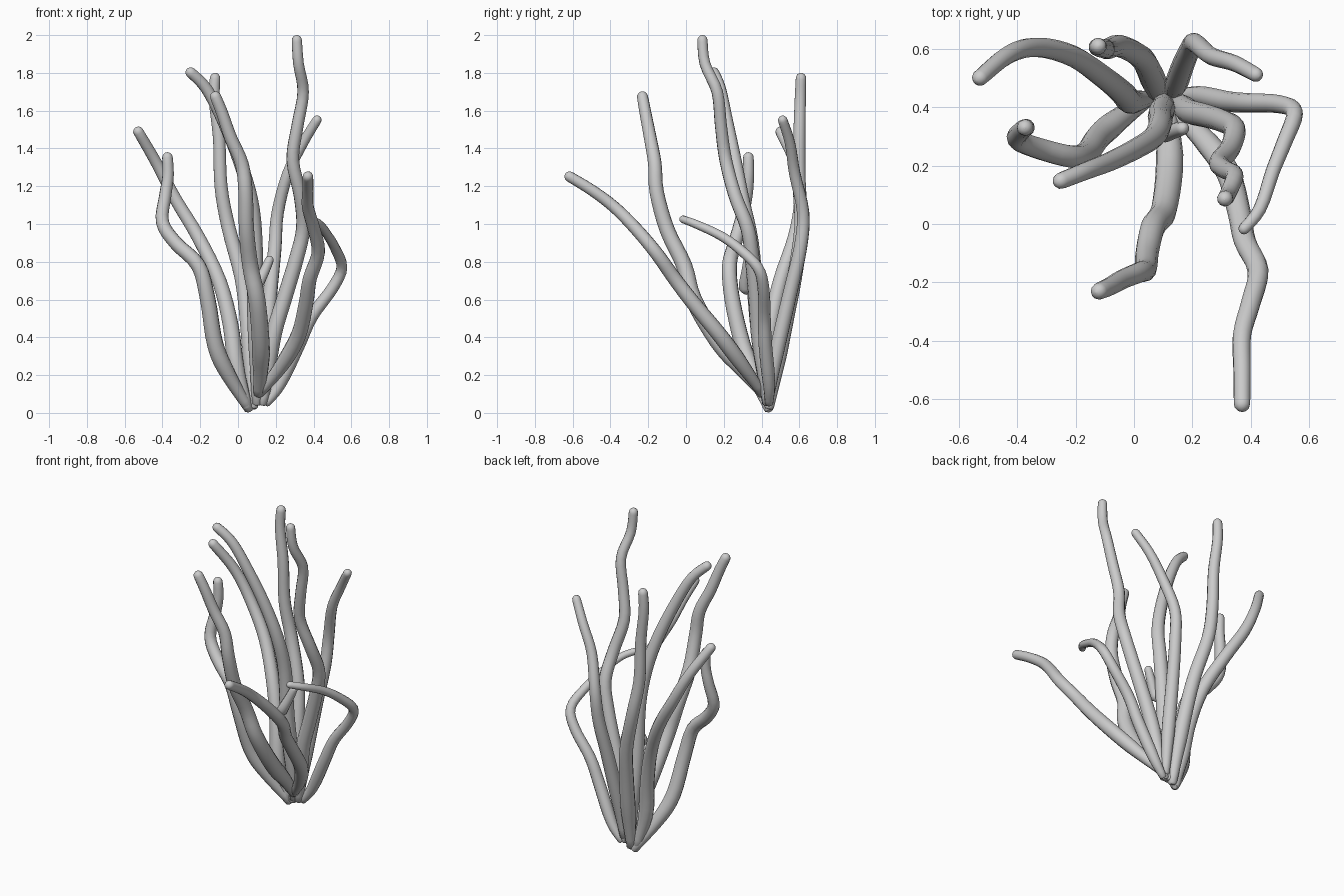
import bpy, math
from mathutils import Vector


def smooth_path(pts, steps=4):
    """Catmull-Rom samples through the points."""
    p = [Vector(q) for q in pts]
    p = [2 * p[0] - p[1]] + p + [2 * p[-1] - p[-2]]
    out = []
    for i in range(1, len(p) - 2):
        a, b, c, d = p[i - 1:i + 3]
        for k in range(steps):
            t = k / steps
            out.append(0.5 * (2 * b + (c - a) * t + (2 * a - 5 * b + 4 * c - d) * t**2
                              + (3 * b - a - 3 * c + d) * t**3))
    return out + [p[-2]]


def finger(name, thick, tip, coords):
    """Tapered tube with a narrowed root and a rounded tip."""
    path = smooth_path([coords[i:i + 3] for i in range(0, len(coords), 3)])
    n = len(path)
    rad = []
    for i in range(n):
        t = i / (n - 1)
        r = thick + (tip - thick) * max(0, (t - 0.2) / 0.8)
        rad.append(r * (0.6 + 0.4 * min(1, t / 0.15)))
    # rounded ends
    d = (path[-1] - path[-2]).normalized()
    e = path[-1] - d * tip
    while (path[-1] - e).dot(d) > -0.005 and len(path) > 4:
        path.pop(), rad.pop()
    for a in (0, 25, 50, 70, 85):
        path.append(e + d * tip * math.sin(math.radians(a)))
        rad.append(tip * math.cos(math.radians(a)))
    d0 = (path[0] - path[1]).normalized()
    path.insert(0, path[0] + d0 * 0.01)
    rad.insert(0, rad[0] * 0.6)

    cu = bpy.data.curves.new(name, 'CURVE')
    cu.dimensions = '3D'
    cu.bevel_depth = 1.0
    cu.bevel_resolution = 4
    cu.use_fill_caps = True
    sp = cu.splines.new('POLY')
    sp.points.add(len(path) - 1)
    for pt, co, r in zip(sp.points, path, rad):
        pt.co = (*co, 1)
        pt.radius = r
    ob = bpy.data.objects.new(name, cu)
    bpy.context.collection.objects.link(ob)
    bpy.ops.object.select_all(action='DESELECT')
    ob.select_set(True)
    bpy.context.view_layer.objects.active = ob
    bpy.ops.object.convert(target='MESH')
    bpy.ops.object.shade_smooth_by_angle(angle=math.radians(50))


# left side
finger("branch_far_left", .044, .028, [
    .05, .43, .03, -.01, .42, .25, -.04, .45, .47, -.10, .50, .70, -.21, .575, .93,
    -.33, .605, 1.13, -.43, .58, 1.32, -.54, .49, 1.51])
finger("branch_left_bent", .044, .028, [
    .06, .44, .02, -.05, .36, .20, -.12, .30, .36, -.16, .245, .60, -.21, .23, .78,
    -.33, .26, .90, -.40, .29, 1.01, -.385, .32, 1.15, -.37, .33, 1.26, -.375, .33, 1.38])
# middle and rear
finger("branch_left_tall", .044, .028, [
    .10, .43, .05, .10, .40, .30, .09, .37, .60, .09, .345, .90, .07, .30, 1.12,
    .01, .26, 1.33, -.08, .215, 1.55, -.17, .18, 1.72, -.27, .14, 1.82])
finger("branch_rear_tall", .044, .028, [
    .08, .44, .03, .07, .48, .25, .05, .53, .50, .02, .575, .72, -.05, .61, .98,
    -.09, .60, 1.20, -.10, .60, 1.45, -.125, .605, 1.66, -.12, .61, 1.80])
finger("short_shoot", .032, .023, [
    .08, .32, .64, .105, .31, .68, .14, .32, .75, .175, .33, .83])
finger("branch_front_tall", .047, .029, [
    .11, .41, .10, .12, .30, .23, .12, .17, .38, .10, .04, .60, .065, -.01, .78,
    .045, -.10, .97, .04, -.155, 1.17, .02, -.165, 1.32, -.04, -.19, 1.46, -.085, -.215, 1.59, -.13, -.235, 1.70])
# right side
finger("branch_right_tallest", .042, .027, [
    .13, .43, .05, .16, .41, .22, .19, .385, .42, .25, .37, .62, .31, .35, .82,
    .345, .325, .98, .33, .26, 1.15, .29, .21, 1.34, .315, .185, 1.52, .345, .165, 1.70,
    .32, .10, 1.85, .31, .085, 2.0])
finger("branch_rear_right", .040, .025, [
    .13, .44, .08, .145, .48, .32, .17, .55, .63, .195, .605, .87, .21, .62, 1.06,
    .265, .575, 1.27, .345, .55, 1.43, .43, .505, 1.57])
finger("branch_front_right", .042, .028, [
    .12, .40, .11, .23, .30, .25, .32, .18, .41, .36, .04, .58, .38, -.06, .71,
    .425, -.16, .85, .40, -.27, .98, .37, -.38, 1.09, .37, -.50, 1.18, .37, -.64, 1.265])
finger("branch_right_hooked", .036, .020, [
    .15, .44, .05, .22, .44, .15, .32, .42, .36, .39, .415, .51, .50, .41, .66,
    .55, .38, .77, .515, .28, .87, .475, .18, .94, .43, .05, 1.00, .365, -.03, 1.03])
